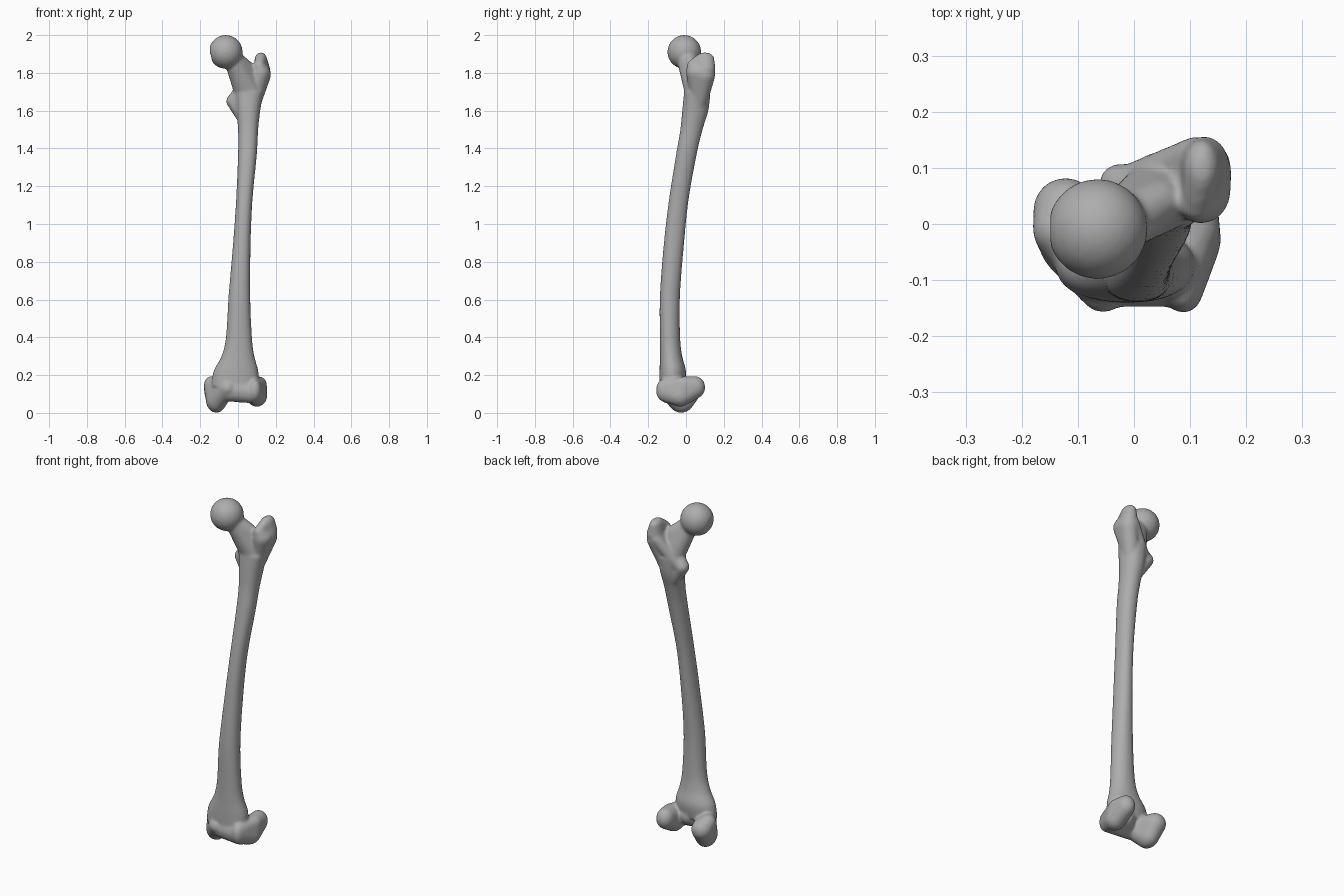
import bpy, bmesh, math
from mathutils import Vector

if "Cube" in bpy.data.objects:
    bpy.data.objects.remove(bpy.data.objects["Cube"], do_unlink=True)

bone = bpy.data.materials.new("bone_grey")
bone.use_nodes = True
COLOR = (0.42, 0.42, 0.42, 1)
bone.diffuse_color = COLOR
bone.node_tree.nodes["Principled BSDF"].inputs["Base Color"].default_value = COLOR

bm = bmesh.new()


def add_points(target, center, radii):
    """Add a small ellipsoid and return its vertices."""
    verts = bmesh.ops.create_icosphere(target, subdivisions=3, radius=1)["verts"]
    for v in verts:
        v.co = Vector(center) + Vector(a * r for a, r in zip(v.co, radii))
    return verts


def hull(*blobs):
    """Wrap a tight skin round ellipsoids given as (center, radius or radii)."""
    part = bmesh.new()
    for center, r in blobs:
        add_points(part, center, r if isinstance(r, tuple) else (r, r, r))
    bmesh.ops.delete(part, geom=part.edges[:], context='EDGES_FACES')
    result = bmesh.ops.convex_hull(part, input=part.verts[:])
    inner = [g for g in result["geom_interior"] if isinstance(g, bmesh.types.BMVert)]
    bmesh.ops.delete(part, geom=inner, context='VERTS')
    mesh = bpy.data.meshes.new("part")
    part.to_mesh(mesh)
    part.free()
    bm.from_mesh(mesh)
    bpy.data.meshes.remove(mesh)


def spline(keys, steps):
    """Smooth curve through rows of values."""
    rows = [Vector(k) for k in [keys[0]] + keys + [keys[-1]]]
    out = []
    for p0, p1, p2, p3 in zip(rows, rows[1:], rows[2:], rows[3:]):
        for i in range(steps):
            t = i / steps
            m1, m2 = (p2 - p0) / 2, (p3 - p1) / 2
            out.append(p1 + m1 * t + (3 * (p2 - p1) - 2 * m1 - m2) * t * t
                       + (2 * (p1 - p2) + m1 + m2) * t ** 3)
    return out + [rows[-1]]


# Shaft: rows of height, left/right edge and front/back edge
sections = [
    (1.70, -0.02, 0.135, -0.01, 0.13), (1.60, -0.01, 0.118, -0.02, 0.118),
    (1.50, 0.0, 0.107, -0.03, 0.088), (1.37, 0.0, 0.10, -0.052, 0.057),
    (1.13, -0.01, 0.077, -0.09, 0.014), (0.90, -0.026, 0.067, -0.117, -0.01),
    (0.62, -0.05, 0.065, -0.138, -0.032), (0.40, -0.064, 0.074, -0.138, -0.031),
    (0.30, -0.088, 0.087, -0.138, -0.02), (0.22, -0.13, 0.108, -0.14, 0.0),
    (0.14, -0.14, 0.11, -0.14, -0.01),
]
# vectors of five values: pack z and the edges
SIDES = 40
rings = []
for z, x0, x1, y0, y1 in spline(sections, 6):
    ring = []
    for i in range(SIDES):
        a = math.tau * i / SIDES
        c, s = math.cos(a), math.sin(a)
        c, s = (math.copysign(abs(k) ** 0.88, k) for k in (c, s))
        x = (x0 + x1) / 2 + (x1 - x0) / 2 * c * (1 - 0.12 * max(s, 0))
        ring.append(bm.verts.new((x, (y0 + y1) / 2 + (y1 - y0) / 2 * s, z)))
    rings.append(ring)
for upper, lower in zip(rings, rings[1:]):
    for i in range(SIDES):
        j = (i + 1) % SIDES
        bm.faces.new((upper[i], lower[i], lower[j], upper[j]))
bm.faces.new(rings[0])
bm.faces.new(rings[-1][::-1])

# Ball head with its small pit
pit = Vector((-0.152, -0.01, 1.89))
center = Vector((-0.065, -0.009, 1.911))
for v in add_points(bm, center, (0.09, 0.09, 0.09)):
    d = (v.co - pit).length
    if d < 0.035:
        v.co += (center - v.co) * 0.2 * (1 - d / 0.035)

# Neck running down into the shaft
hull(((-0.02, 0.005, 1.865), 0.052), ((0.045, 0.04, 1.80), (0.045, 0.045, 0.068)),
     ((0.055, 0.055, 1.70), (0.078, 0.063, 0.05)))

# Greater trochanter: blunt body, peak and rear crest
hull(((0.12, 0.06, 1.80), (0.053, 0.06, 0.05)), ((0.122, 0.095, 1.79), (0.052, 0.06, 0.06)),
     ((0.112, 0.035, 1.84), 0.03), ((0.08, 0.07, 1.65), 0.045))
hull(((0.121, 0.10, 1.875), (0.032, 0.05, 0.034)), ((0.125, 0.105, 1.82), (0.045, 0.052, 0.04)),
     ((0.115, 0.05, 1.855), 0.028))
hull(((0.11, 0.12, 1.80), 0.036), ((0.0, 0.08, 1.66), 0.03))

# Lesser trochanter
hull(((-0.025, 0.07, 1.65), 0.038), ((0.03, 0.06, 1.57), 0.04), ((0.02, 0.055, 1.71), 0.035))

# Inner condyle
hull(((-0.122, 0.025, 0.12), 0.058), ((-0.115, -0.025, 0.068), (0.055, 0.07, 0.068)),
     ((-0.135, -0.01, 0.15), 0.046), ((-0.055, -0.115, 0.13), 0.043))

# Outer condyle
hull(((0.098, 0.048, 0.135), (0.05, 0.054, 0.06)), ((0.1, -0.03, 0.09), (0.055, 0.06, 0.058)),
     ((0.088, -0.118, 0.12), (0.035, 0.041, 0.06)), ((0.11, -0.01, 0.15), 0.043))

# Shallow groove bridging the condyles in front
hull(((-0.05, -0.098, 0.12), (0.04, 0.05, 0.06)), ((0.08, -0.098, 0.11), (0.04, 0.05, 0.06)),
     ((0.02, -0.06, 0.14), 0.06))

bmesh.ops.recalc_face_normals(bm, faces=bm.faces[:])
mesh = bpy.data.meshes.new("thigh_bone")
bm.to_mesh(mesh)
bm.free()
mesh.materials.append(bone)
obj = bpy.data.objects.new("thigh_bone", mesh)
bpy.context.collection.objects.link(obj)

# Fuse the parts into one softly blended skin
fuse = obj.modifiers.new("fuse", 'REMESH')
fuse.mode = 'VOXEL'
fuse.voxel_size = 0.007
fuse.use_smooth_shade = True
soften = obj.modifiers.new("soften", 'SMOOTH')
soften.factor = 0.5
soften.iterations = 10
